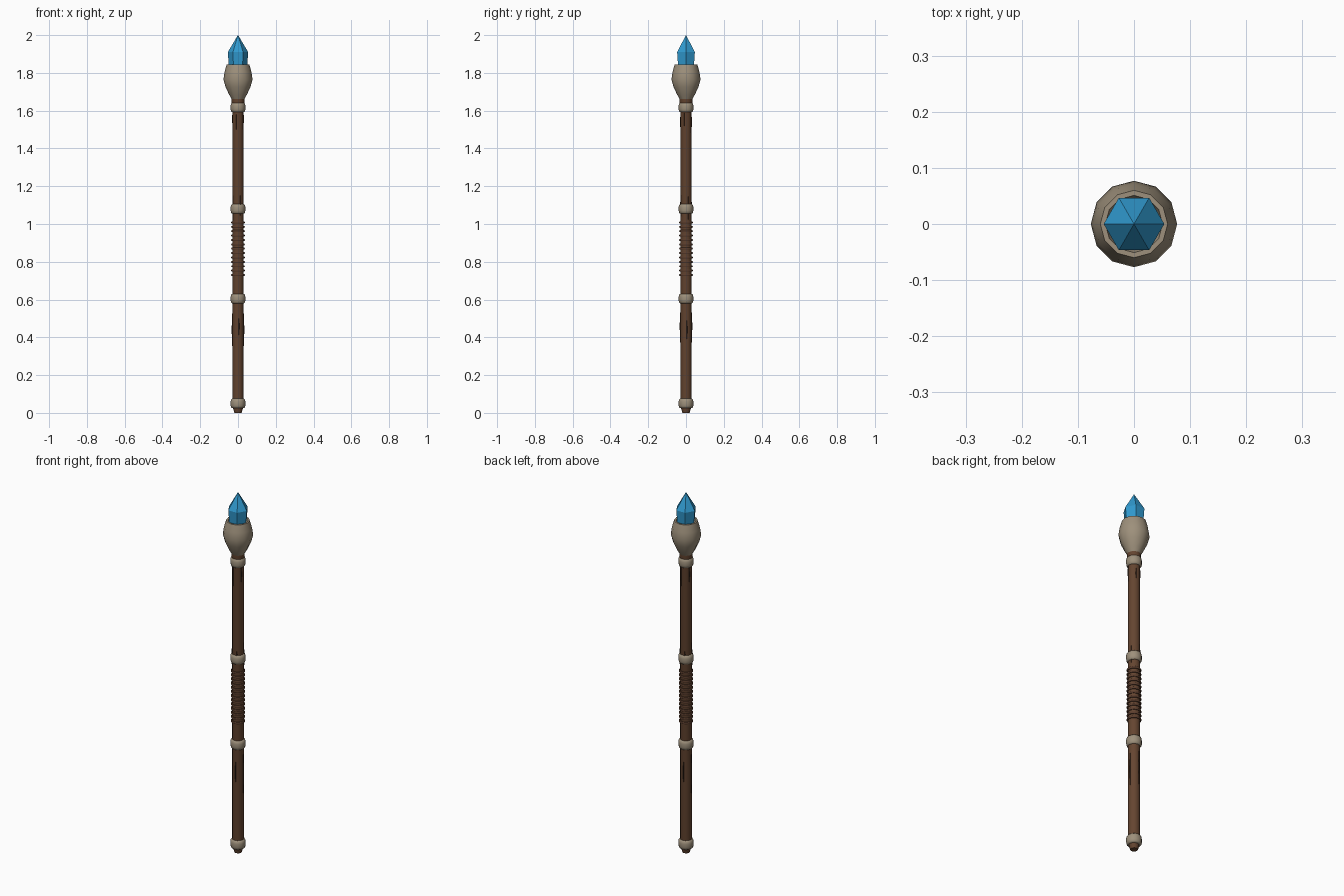
import bpy, math

if "Cube" in bpy.data.objects:
    bpy.data.objects.remove(bpy.data.objects["Cube"])


def material(name, rgb):
    m = bpy.data.materials.new(name)
    m.diffuse_color = (*rgb, 1)
    m.use_nodes = True
    m.node_tree.nodes["Principled BSDF"].inputs["Base Color"].default_value = m.diffuse_color
    return m


WOOD = material("wood", (0.13, 0.06, 0.03))
DARK = material("dark_wood", (0.05, 0.025, 0.015))
LEATHER = material("leather", (0.10, 0.045, 0.025))
BONE = material("bone", (0.34, 0.28, 0.20))
CRYSTAL = material("crystal", (0.03, 0.32, 0.62))


def make(name, verts, faces, mat, smooth=None):
    me = bpy.data.meshes.new(name)
    me.from_pydata(verts, [], faces)
    me.materials.append(mat)
    ob = bpy.data.objects.new(name, me)
    bpy.context.collection.objects.link(ob)
    if smooth:
        bpy.ops.object.select_all(action='DESELECT')
        bpy.context.view_layer.objects.active = ob
        ob.select_set(True)
        bpy.ops.object.shade_smooth_by_angle(angle=math.radians(smooth))
    return ob


def lathe(name, profile, sides, mat, smooth=None):
    """Revolve (radius, z) points, listed bottom to top, and cap both ends."""
    verts, faces = [], []
    for r, z in profile:
        for i in range(sides):
            a = 2 * math.pi * i / sides
            verts.append((r * math.cos(a), r * math.sin(a), z))
    for k in range(len(profile) - 1):
        for i in range(sides):
            j = (i + 1) % sides
            faces.append((k * sides + i, k * sides + j,
                          (k + 1) * sides + j, (k + 1) * sides + i))
    faces.append(tuple(reversed(range(sides))))
    faces.append(tuple(range((len(profile) - 1) * sides, len(verts))))
    return make(name, verts, faces, mat, smooth)


# Shaft with a tapered foot and a flared collar under the head
lathe("shaft", [(0.019, 0), (0.025, 0.02), (0.030, 0.05), (0.030, 1.63),
                (0.034, 1.645), (0.034, 1.68)], 12, WOOD, 40)

# Bone bands
for n, z in enumerate((0.05, 0.605, 1.08, 1.617)):
    lathe(f"band_{n + 1}", [(0.031, z - 0.025), (0.036, z - 0.021), (0.039, z - 0.010),
                            (0.039, z + 0.010), (0.036, z + 0.021), (0.031, z + 0.025)],
          12, BONE, 40)

# Grip wrapping
for n in range(13):
    z = 0.73 + n * 0.0232
    bpy.ops.mesh.primitive_torus_add(major_radius=0.031, minor_radius=0.006,
                                     major_segments=16, minor_segments=6,
                                     location=(0, 0, z))
    ob = bpy.context.object
    ob.name = f"grip_wrap_{n + 1}"
    ob.data.materials.append(LEATHER)
    bpy.ops.object.shade_smooth_by_angle(angle=math.radians(60))

# Raised wood splinters, four around the shaft in each zone
for zone, (lo, hi, twist) in enumerate(((0.32, 0.56, 10), (1.0, 1.17, 25), (1.48, 1.60, 70))):
    for q in range(4):
        a = math.radians(twist + 90 * q)
        shift = 0.02 * (q % 2)
        mid = (lo + hi) / 2 + shift
        verts = []
        for da, r in ((-0.08, 0.028), (0, 0.0345), (0.08, 0.028)):
            verts.append((r * math.cos(a + da), r * math.sin(a + da), mid))
        for z in (lo + shift, hi):
            verts.append((0.0295 * math.cos(a), 0.0295 * math.sin(a), z))
        faces = [(0, 3, 1), (1, 3, 2), (0, 1, 4), (1, 2, 4), (0, 4, 2), (0, 2, 3)]
        make(f"splinter_{zone + 1}_{q + 1}", verts, faces, DARK)

# Bone head with a shallow socket in its top
lathe("head_socket", [(0.033, 1.66), (0.047, 1.685), (0.066, 1.725), (0.077, 1.765),
                      (0.071, 1.805), (0.060, 1.845), (0.051, 1.845), (0.046, 1.825)],
      12, BONE, 40)

# Faceted crystal
lathe("crystal", [(0.040, 1.81), (0.049, 1.845), (0.054, 1.91), (0.0005, 2.0)],
      6, CRYSTAL)
